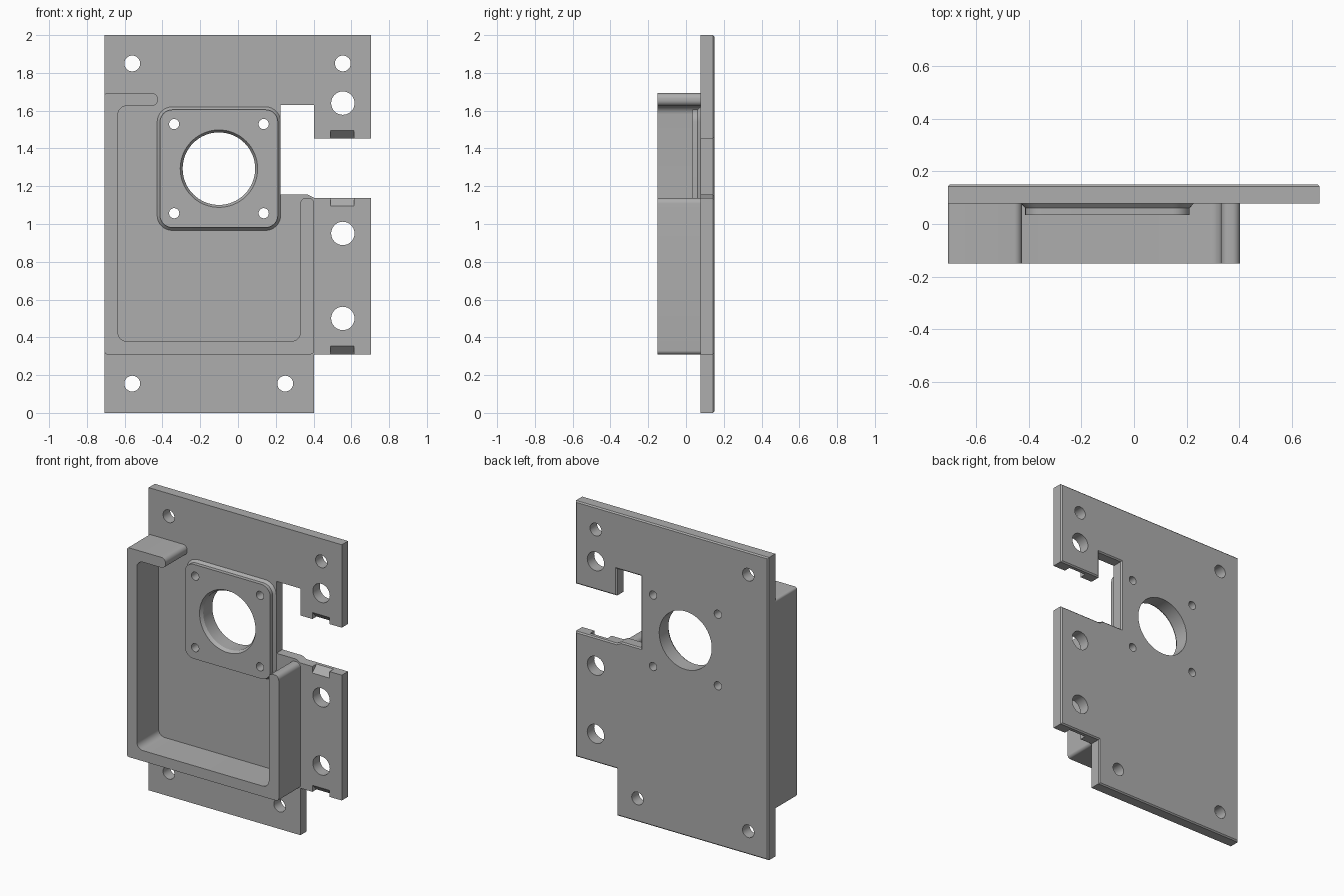
import bpy, bmesh, math
from mathutils import Vector

cube = bpy.data.objects.get("Cube")
if cube:
    bpy.data.objects.remove(cube, do_unlink=True)

GREY = (0.42, 0.42, 0.42, 1)
mat = bpy.data.materials.new("plain grey")
mat.use_nodes = True
mat.diffuse_color = GREY
mat.node_tree.nodes["Principled BSDF"].inputs["Base Color"].default_value = GREY

FRONT, BACK, WALL, BOSS = 0.077, 0.15, -0.15, 0.035


def rounded(points, steps=8):
    """Outline in x, z from corners (x, z, radius)."""
    out = []
    n = len(points)
    for i, (x, z, r) in enumerate(points):
        p = Vector((x, z))
        if r == 0:
            out.append(p)
            continue
        a = (Vector(points[i - 1][:2]) - p).normalized()
        b = (Vector(points[(i + 1) % n][:2]) - p).normalized()
        half = a.angle(b) / 2
        c = p + (a + b).normalized() * (r / math.sin(half))
        s = p + a * (r / math.tan(half)) - c
        e = p + b * (r / math.tan(half)) - c
        sweep = s.angle_signed(e)
        for k in range(steps + 1):
            t = -sweep * k / steps
            out.append(c + Vector((s.x * math.cos(t) - s.y * math.sin(t),
                                   s.x * math.sin(t) + s.y * math.cos(t))))
    return out


def loft(name, rings, chamfer=0):
    """Join outlines [(y, points)] of equal length into a closed solid."""
    bm = bmesh.new()
    loops = [[bm.verts.new((p[0], y, p[1])) for p in pts] for y, pts in rings]
    bm.faces.new(loops[0])
    bm.faces.new(loops[-1])
    n = len(loops[0])
    for a, b in zip(loops, loops[1:]):
        for i in range(n):
            j = (i + 1) % n
            bm.faces.new((a[i], a[j], b[j], b[i]))
    bmesh.ops.recalc_face_normals(bm, faces=bm.faces)
    if chamfer:
        rim = [e for e in bm.edges if all(v.co.y > BACK - 0.001 for v in e.verts)]
        bmesh.ops.bevel(bm, geom=rim, offset=chamfer, segments=1, affect='EDGES')
    me = bpy.data.meshes.new(name)
    bm.to_mesh(me)
    bm.free()
    me.materials.append(mat)
    ob = bpy.data.objects.new(name, me)
    bpy.context.collection.objects.link(ob)
    return ob


def circle(x, z, r, n=32):
    return [(x + r * math.cos(k * math.tau / n), z + r * math.sin(k * math.tau / n))
            for k in range(n)]


def drill(name, x, z, r):
    return loft(name, [(-0.1, circle(x, z, r)), (0.3, circle(x, z, r))])


def cut(ob, cutters):
    for c in cutters:
        c.hide_render = True
        m = ob.modifiers.new("cut", 'BOOLEAN')
        m.object = c
        m.operation = 'DIFFERENCE'
        m.solver = 'EXACT'
    dg = bpy.context.evaluated_depsgraph_get()
    me = bpy.data.meshes.new_from_object(ob.evaluated_get(dg))
    ob.modifiers.clear()
    ob.data = me


# Back plate with its side cut-out
plate_pts = rounded([
    (-0.707, 0, 0), (0.403, 0, 0), (0.403, 0.31, 0), (0.705, 0.31, 0),
    (0.705, 1.138, 0), (0.403, 1.138, 0), (0.37, 1.155, 0), (0.226, 1.155, 0),
    (0.226, 1.63, 0), (0.403, 1.63, 0), (0.403, 1.452, 0), (0.705, 1.452, 0),
    (0.705, 2, 0), (-0.707, 2, 0)])
plate = loft("back_plate", [(FRONT, plate_pts), (BACK, plate_pts)], chamfer=0.008)

# Curved guard wall, open at the upper right
wall_pts = rounded([
    (-0.707, 0.31, 0.015), (0.403, 0.31, 0.02), (0.403, 1.138, 0.03),
    (0.33, 1.138, 0.03), (0.33, 0.38, 0.045), (-0.635, 0.38, 0.045),
    (-0.635, 1.625, 0.045), (-0.425, 1.625, 0.03), (-0.425, 1.693, 0.03),
    (-0.707, 1.693, 0.015)])
wall = loft("guard_wall", [(WALL, wall_pts), (FRONT, wall_pts)])

# Raised motor mount with flared foot
CX, CZ = -0.101, 1.293


def square(h, r):
    return rounded([(CX - h, CZ - h, r), (CX + h, CZ - h, r),
                    (CX + h, CZ + h, r), (CX - h, CZ + h, r)])


boss = loft("motor_mount", [(BOSS, square(0.312, 0.065)), (0.06, square(0.312, 0.065)),
                            (FRONT, square(0.327, 0.08))])

# Main bore, tapered at the front
bore = loft("bore_cutter", [(0.015, circle(CX, CZ, 0.218, 64)), (0.055, circle(CX, CZ, 0.192, 64)),
                            (0.3, circle(CX, CZ, 0.192, 64))])
shared = [bore] + [drill("screw_cutter", CX + sx * 0.237, CZ + sz * 0.236, 0.027)
                   for sx in (-1, 1) for sz in (-1, 1)]

# Mounting holes
plate_cutters = [drill("hole_cutter", x, z, r) for x, z, r in (
    (-0.56, 1.85, 0.042), (0.555, 1.85, 0.042), (-0.56, 0.155, 0.042),
    (0.25, 0.155, 0.042), (0.555, 1.64, 0.062), (0.555, 0.95, 0.062),
    (0.555, 0.5, 0.062))]

# Sloped tie notches on the front edges
for z, s in ((1.452, 1), (1.138, -1), (0.31, 1)):
    near = [(0.49, z - s * 0.01), (0.615, z - s * 0.01)]
    top, low = z + s * 0.053, z - s * 0.009
    plate_cutters.append(loft("notch_cutter", [
        (FRONT - 0.01, near + [(0.615, top), (0.49, top)]),
        (FRONT + 0.052, near + [(0.615, low), (0.49, low)])]))

cut(plate, shared + plate_cutters)
cut(boss, shared)
for c in shared + plate_cutters:
    bpy.data.objects.remove(c, do_unlink=True)

# Smooth rounded surfaces, sharp edges kept
bpy.ops.object.select_all(action='DESELECT')
for ob in (plate, wall, boss):
    ob.select_set(True)
    bpy.context.view_layer.objects.active = ob
bpy.ops.object.shade_smooth_by_angle(angle=math.radians(30))
